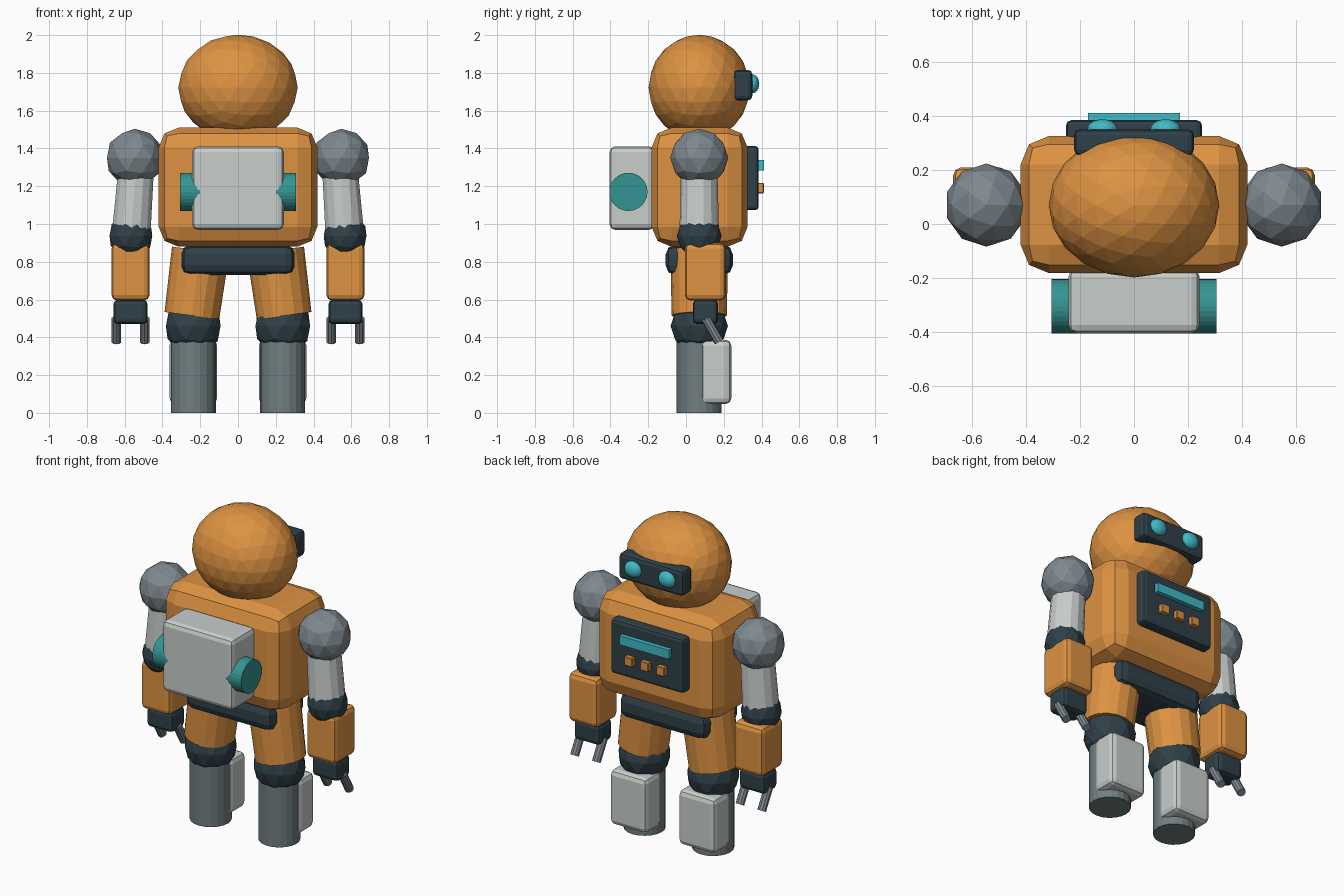
import bpy, bmesh
from mathutils import Vector, Matrix

cube = bpy.data.objects.get("Cube")
if cube:
    bpy.data.objects.remove(cube, do_unlink=True)


def material(name, rgb):
    m = bpy.data.materials.new(name)
    m.use_nodes = True
    m.diffuse_color = (*rgb, 1)
    m.node_tree.nodes["Principled BSDF"].inputs["Base Color"].default_value = (*rgb, 1)
    return m


orange = material("orange", (0.73, 0.29, 0.055))
pale = material("pale grey", (0.58, 0.62, 0.60))
steel = material("steel grey", (0.21, 0.25, 0.28))
slate = material("dark grey steel", (0.165, 0.21, 0.22))
dark = material("dark slate", (0.028, 0.052, 0.065))
cyan = material("bright cyan", (0.05, 0.50, 0.58))
teal = material("deep teal", (0.035, 0.30, 0.29))


def finish(name, bm, mat):
    mesh = bpy.data.meshes.new(name)
    bm.to_mesh(mesh)
    bm.free()
    mesh.materials.append(mat)
    ob = bpy.data.objects.new(name, mesh)
    bpy.context.collection.objects.link(ob)
    return ob


def box(name, centre, size, mat, bevel=0.0, segments=2):
    bm = bmesh.new()
    bmesh.ops.create_cube(bm, size=1)
    bmesh.ops.scale(bm, vec=size, verts=bm.verts)
    ob = finish(name, bm, mat)
    ob.location = centre
    if bevel:
        mod = ob.modifiers.new("rounded edges", "BEVEL")
        mod.width = bevel
        mod.segments = segments
    return ob


def ball(name, centre, radii, mat, level=2):
    bm = bmesh.new()
    bmesh.ops.create_icosphere(bm, subdivisions=level, radius=1)
    bmesh.ops.scale(bm, vec=radii, verts=bm.verts)
    ob = finish(name, bm, mat)
    ob.location = centre
    return ob


def rod(name, start, end, r_start, r_end, mat, sides=16):
    a, b = Vector(start), Vector(end)
    axis = b - a
    turn = Vector((0, 0, 1)).rotation_difference(axis).to_matrix().to_4x4()
    bm = bmesh.new()
    bmesh.ops.create_cone(bm, cap_ends=True, segments=sides, radius1=r_start,
                          radius2=r_end, depth=axis.length,
                          matrix=Matrix.Translation((a + b) / 2) @ turn)
    return finish(name, bm, mat)


MID = 0.07  # depth of the body's centre line

# Head and visor
ball("head", (0, MID, 1.722), (0.316, 0.268, 0.28), orange, 3)
box("visor", (0, 0.302, 1.735), (0.444, 0.098, 0.16), dark, 0.022)

# Torso, pelvis and pack
box("torso", (0, MID + 0.002, 1.195), (0.84, 0.508, 0.63), orange, 0.105)
box("pelvis", (0, MID, 0.81), (0.6, 0.355, 0.16), dark, 0.05)
box("backpack", (0, -0.285, 1.19), (0.485, 0.24, 0.442), pale, 0.03)

# Chest panel
box("chest_panel", (0, 0.345, 1.243), (0.504, 0.08, 0.34), dark, 0.02)
box("display_bar", (0, 0.39, 1.31), (0.34, 0.044, 0.056), cyan)
for i, x in enumerate((-0.11, 0, 0.11)):
    box(f"button_{i + 1}", (x, 0.39, 1.19), (0.056, 0.044, 0.056), orange, 0.004, 1)

for side, s in (("left", 1), ("right", -1)):
    ball(f"{side}_eye", (s * 0.117, 0.352, 1.742), (0.056, 0.036, 0.05), cyan, 3)
    rod(f"{side}_tank_cap", (s * 0.2, -0.305, 1.17), (s * 0.306, -0.305, 1.17),
        0.101, 0.101, teal, 32)

    # Arm
    ball(f"{side}_shoulder", (s * 0.547, MID, 1.35), (0.154,) * 3, steel)
    rod(f"{side}_upper_arm", (s * 0.535, MID, 1.35), (s * 0.566, MID, 0.94),
        0.095, 0.105, pale, 14)
    ball(f"{side}_elbow", (s * 0.567, MID, 0.937), (0.119,) * 3, dark)
    box(f"{side}_forearm", (s * 0.569, 0.102, 0.747), (0.202, 0.216, 0.305), orange, 0.03)
    box(f"{side}_hand", (s * 0.569, 0.103, 0.535), (0.18, 0.134, 0.13), dark, 0.025)
    for label, dx in (("inner", -0.075), ("outer", 0.075)):
        x = s * (0.569 + dx)
        rod(f"{side}_{label}_finger", (x, 0.105, 0.5), (x, 0.176, 0.376),
            0.026, 0.026, steel, 10)

    # Leg
    rod(f"{side}_thigh", (s * 0.198, MID, 0.86), (s * 0.244, MID, 0.515),
        0.153, 0.146, orange, 16)
    ball(f"{side}_knee", (s * 0.237, MID, 0.46), (0.152,) * 3, dark)
    rod(f"{side}_shin", (s * 0.236, MID, 0), (s * 0.236, MID, 0.42),
        0.119, 0.119, slate, 20)
    box(f"{side}_shin_plate", (s * 0.236, 0.16, 0.217), (0.252, 0.16, 0.34), pale, 0.03)
